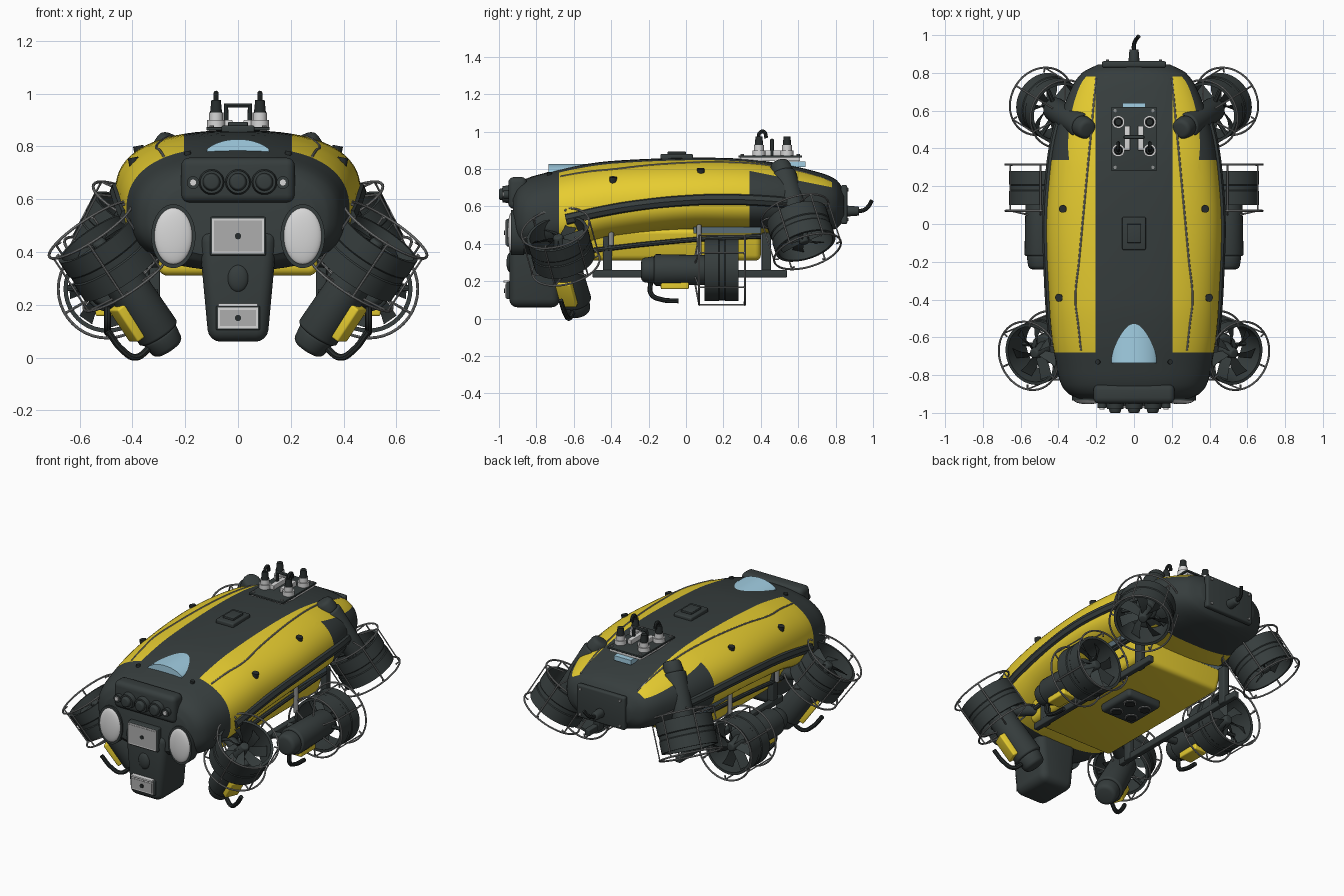
import bpy, bmesh, math
from mathutils import Matrix, Vector

if "Cube" in bpy.data.objects:
    bpy.data.objects.remove(bpy.data.objects["Cube"])


def material(name, *rgb):
    m = bpy.data.materials.new(name)
    m.use_nodes = True
    m.diffuse_color = (*rgb, 1)
    m.node_tree.nodes["Principled BSDF"].inputs["Base Color"].default_value = (*rgb, 1)
    return m


YELLOW = material("yellow", .8, .61, .03)
DARK = material("dark grey", .037, .047, .047)
BLACK = material("fan black", .02, .025, .025)
STEEL = material("steel grey", .27, .28, .28)
LIGHT = material("light grey", .68, .68, .68)
PANE = material("pane grey", .42, .42, .42)
BLUE = material("pale blue", .36, .62, .77)
SLATE = material("slate blue", .1, .15, .18)
ID = Matrix.Identity(4)
FLIP = Matrix.Diagonal((-1, 1, 1, 1))


def add(name, bm, mats, M=ID, mirror=False):
    """Turn a bmesh into an object, optionally with a copy across x = 0."""
    mats = mats if isinstance(mats, list) else [mats]
    for prefix, T in ([("left_", M), ("right_", FLIP @ M)] if mirror else [("", M)]):
        b = bm.copy()
        b.transform(T)
        if T.determinant() < 0:
            bmesh.ops.reverse_faces(b, faces=b.faces)
        me = bpy.data.meshes.new(prefix + name)
        b.to_mesh(me)
        b.free()
        for m in mats:
            me.materials.append(m)
        me.polygons.foreach_set("use_smooth", [True] * len(me.polygons))
        me.set_sharp_from_angle(angle=math.radians(35))
        bpy.context.collection.objects.link(bpy.data.objects.new(prefix + name, me))
    bm.free()


def box(name, c, size, mat, bevel=0, taper=1, M=ID, mirror=False):
    bm = bmesh.new()
    bmesh.ops.create_cube(bm, size=1)
    for v in bm.verts:
        k = taper if v.co.z < 0 else 1
        v.co = Vector((v.co.x * size[0] * k, v.co.y * size[1], v.co.z * size[2])) + Vector(c)
    if bevel:
        bmesh.ops.bevel(bm, geom=bm.edges[:], offset=bevel, segments=4, profile=.5, affect='EDGES')
    add(name, bm, mat, M, mirror)


def rod(name, p, q, r, mat, r2=None, M=ID, mirror=False, seg=28, bevel=0):
    p, q = Vector(p), Vector(q)
    bm = bmesh.new()
    bmesh.ops.create_cone(bm, cap_ends=True, segments=seg, radius1=r,
                          radius2=r if r2 is None else r2, depth=(q - p).length)
    if bevel:
        rims = [e for e in bm.edges if abs(e.verts[0].co.z - e.verts[1].co.z) < 1e-5]
        bmesh.ops.bevel(bm, geom=rims, offset=bevel, segments=3, profile=.5, affect='EDGES')
    bm.transform(Matrix.Translation((p + q) / 2) @ (q - p).to_track_quat('Z', 'Y').to_matrix().to_4x4())
    add(name, bm, mat, M, mirror)


def tube(name, pts, r, mat, closed=False, M=ID, mirror=False, smooth=True):
    cu = bpy.data.curves.new(name, 'CURVE')
    cu.dimensions, cu.bevel_depth, cu.bevel_resolution, cu.use_fill_caps = '3D', r, 2, True
    sp = cu.splines.new('BEZIER' if smooth else 'POLY')
    target = sp.bezier_points if smooth else sp.points
    target.add(len(pts) - 1)
    for t, p in zip(target, pts):
        if smooth:
            t.co, t.handle_left_type, t.handle_right_type = p, 'AUTO', 'AUTO'
        else:
            t.co = (*p, 1)
    sp.use_cyclic_u = closed
    ob = bpy.data.objects.new(name, cu)
    me = bpy.data.meshes.new_from_object(ob)
    bm = bmesh.new()
    bm.from_mesh(me)
    bpy.data.objects.remove(ob)
    bpy.data.curves.remove(cu)
    bpy.data.meshes.remove(me)
    add(name, bm, mat, M, mirror)


# Hull: stations of y, half width, top, widest height, bottom
STATIONS = [(-.925, .29, .67, .53, .38), (-.9, .345, .715, .53, .355), (-.85, .385, .75, .53, .34),
            (-.75, .41, .78, .54, .33), (-.6, .435, .815, .56, .35), (-.4, .45, .843, .59, .4),
            (0, .465, .86, .62, .45), (.3, .445, .855, .62, .45), (.5, .41, .83, .62, .45),
            (.7, .34, .785, .62, .46), (.8, .275, .745, .61, .48), (.845, .19, .69, .6, .52)]
EXP = 2.5


def section(y):
    """Cubic blend between the stations."""
    n = len(STATIONS)
    i = max(k for k in range(n - 1) if STATIONS[k][0] <= y or k == 0)
    a, b = STATIONS[i], STATIONS[i + 1]
    h, t = b[0] - a[0], (y - a[0]) / (b[0] - a[0])

    def slope(k, j):
        lo, hi = STATIONS[max(k - 1, 0)], STATIONS[min(k + 1, n - 1)]
        return (hi[j] - lo[j]) / (hi[0] - lo[0])
    return [a[j] * (1 + 2 * t) * (1 - t) ** 2 + b[j] * t * t * (3 - 2 * t)
            + h * (slope(i, j) * t * (1 - t) ** 2 - slope(i + 1, j) * t * t * (1 - t)) for j in range(1, 5)]


def hull_x(y, z):
    w, top, mid, low = section(y)
    d = (z - mid) / ((top - mid) if z > mid else (mid - low))
    return w * max(0, 1 - abs(d) ** EXP) ** (1 / EXP)


def hull_z(x, y):
    w, top, mid, low = section(y)
    return mid + (top - mid) * max(0, 1 - abs(x / w) ** EXP) ** (1 / EXP)


ys = [a[0] + (b[0] - a[0]) * k / 6 for a, b in zip(STATIONS, STATIONS[1:]) for k in range(6)] + [STATIONS[-1][0]]
bm, rings, N = bmesh.new(), [], 72
for y in ys:
    w, top, mid, low = section(y)
    ring = []
    for k in range(N):
        c, s = math.cos(math.tau * k / N), math.sin(math.tau * k / N)
        e = 2 / EXP
        ring.append(bm.verts.new((w * math.copysign(abs(c) ** e, c), y,
                                  mid + (top - mid if s > 0 else mid - low) * math.copysign(abs(s) ** e, s))))
    rings.append(ring)
for a, b in zip(rings, rings[1:]):
    for k in range(N):
        bm.faces.new((a[k], a[k - 1], b[k - 1], b[k]))
bm.faces.new(rings[0])
bm.faces.new(rings[-1][::-1])
bmesh.ops.recalc_face_normals(bm, faces=bm.faces)
for co, no in [((.205, 0, 0), (1, 0, 0)), ((-.205, 0, 0), (1, 0, 0)), ((0, -.68, 0), (0, 1, 0)),
               ((0, .34, 0), (0, 1, 0)), ((0, .78, 0), (0, 1, 0)), ((0, .34, .79), (0, .2, 1))]:
    bmesh.ops.bisect_plane(bm, geom=bm.verts[:] + bm.edges[:] + bm.faces[:], plane_co=co, plane_no=no)
for f in bm.faces:
    x, y, z = f.calc_center_median()
    rear_flank = y > .34 and z + .2 * (y - .34) < .79 and (z > .48 or y > .55)
    f.material_index = int(y < -.68 or y > .78 or rear_flank or (abs(x) < .205 and z > .6))
add("hull", bm, [YELLOW, DARK])

# Side bumper bands, seams and bolts
band = [(y, .637 - .15 * (y - .2) ** 2) for y in (-.64, -.45, -.25, 0, .2, .45, .6)]
tube("side_band", [(hull_x(y, z) - .012, y, z) for y, z in band], .033, DARK, mirror=True)
seam = [(.2 + .11 * (.78 - y) / 1.18 if y > -.4 else .31 + .11 * (y + .4), y)
        for y in (.77, .6, .4, .2, 0, -.2, -.4, -.53, -.67)]
tube("seam_line", [(x, y, hull_z(x, y)) for x, y in seam], .005, STEEL, mirror=True)
for i, (x, y) in enumerate([(.37, .08), (.39, -.39), (.185, -.73)]):
    z = hull_z(x, y)
    rod(f"hull_bolt_{i}", (x, y, z - .03), (x + .008, y, z + .01), .02 if i < 2 else .013, BLACK, mirror=True)

# Belly, rails and posts
box("belly", (0, -.09, .395), (.68, .98, .17), YELLOW, .03, .87)
box("belly_spacer", (0, .22, .472), (.69, .36, .036), SLATE)
tube("belly_stripe", [(.325, -.5, .365), (.335, -.15, .405), (.34, .15, .43), (.335, .4, .44)], .013, DARK, mirror=True)
box("belly_fitting", (0, -.03, .295), (.24, .26, .06), DARK, .02)
for i in (-1, 1):
    for j in (-1, 1):
        rod(f"belly_port_{i}_{j}", (i * .055, j * .06 - .03, .27), (i * .055, j * .06 - .03, .26), .038, STEEL)
        rod(f"belly_port_core_{i}_{j}", (i * .055, j * .06 - .03, .265), (i * .055, j * .06 - .03, .255), .03, BLACK)
box("skid_rail", (.32, .02, .24), (.035, 1.04, .04), DARK, .006, mirror=True)
for i, y in enumerate((-.42, .43)):
    box(f"rail_post_{i}", (.315, y, .34), (.04, .05, .24), DARK, .006, mirror=True)
for i, (y, z) in enumerate([(-.4, .39), (.07, .32)]):
    rod(f"side_post_{i}", (.36, y, z), (.36, y, .53), .014, STEEL, mirror=True, seg=12)
for i, y in enumerate((-.12, .03)):
    rod(f"pod_strut_{i}", (.32, y, .24), (.47, y, .26), .02, DARK, mirror=True, seg=12)
rod("front_strut", (.28, -.52, .38), (.46, -.64, .36), .035, DARK, mirror=True)


# Ducted thruster: outlet at P, blowing along the axis
def thruster(name, P, axis, pod, fitting):
    a = Vector(axis).normalized()
    n = Vector((0, 0, -1))
    n = (n - a * n.dot(a)).normalized()
    M = Matrix.Translation(P) @ Matrix((n, a.cross(n), a)).transposed().to_4x4()
    kw = dict(M=M, mirror=True)
    bm, seg = bmesh.new(), 40
    profile = [(.166, 0), (.166, -.07), (.162, -.075), (.162, -.1), (.166, -.105), (.166, -.18), (.15, -.18), (.15, 0)]
    loops = [[bm.verts.new((r * math.cos(t), r * math.sin(t), z)) for r, z in profile]
             for t in (math.tau * k / seg for k in range(seg))]
    for k in range(seg):
        for j in range(len(profile)):
            bm.faces.new((loops[k - 1][j], loops[k - 1][j - 1], loops[k][j - 1], loops[k][j]))
    bmesh.ops.recalc_face_normals(bm, faces=bm.faces)
    add(name + "_duct", bm, DARK, **kw)
    bm = bmesh.new()
    for k in range(7):
        rows = []
        for r, spread, pitch in [(.03, .3, .025), (.09, .24, .02), (.146, .2, .012)]:
            t = math.tau * k / 7 + r * 2
            rows.append([bm.verts.new((r * math.cos(t + s * spread), r * math.sin(t + s * spread), -.05 + s * pitch))
                         for s in (-1, 1)])
        for p, q in zip(rows, rows[1:]):
            bm.faces.new((p[0], q[0], q[1], p[1]))
    add(name + "_blades", bm, DARK, **kw)
    rod(name + "_hub", (0, 0, -.12), (0, 0, -.015), .045, DARK, .025, bevel=.008, **kw)
    rod(name + "_pod", (0, 0, -.45), (0, 0, -.11), pod, DARK, pod * .92, bevel=.012, **kw)
    rod(name + "_pod_cap", (0, 0, -.52), (0, 0, -.44), pod * .74, DARK, pod * .88, bevel=.02, **kw)
    for i in range(3):
        c, s = math.cos(math.tau * i / 3 + .5), math.sin(math.tau * i / 3 + .5)
        rod(f"{name}_vane_{i}", (0, 0, -.15), (c * .155, s * .155, -.15), .012, DARK, seg=8, **kw)
    # Wire guard
    for i, z in enumerate((.035, -.21)):
        tube(f"{name}_guard_ring_{i}", [(.186 * math.cos(math.tau * k / 40), .186 * math.sin(math.tau * k / 40), z)
                                        for k in range(40)], .0055, STEEL, True, smooth=False, **kw)
    for i in range(6):
        c, s = math.cos(math.tau * i / 6), math.sin(math.tau * i / 6)
        tube(f"{name}_guard_bar_{i}", [(c * r, s * r, z) for r, z in
                                       [(.16, .035), (.186, .03), (.186, -.21), (.08, -.23)]],
             .005, STEEL, smooth=False, **kw)
    if fitting:
        box(name + "_clamp", (.08, 0, -.34), (.045, .09, .15), YELLOW, .008, **kw)
        tube(name + "_hose", [(.06, 0, -.47), (.13, 0, -.465), (.158, 0, -.41), (.165, 0, -.32)], .013, BLACK, **kw)


thruster("front_thruster", (.54, -.69, .455), (.52, -.22, .79), .085, True)
thruster("side_thruster", (.495, .28, .26), (0, 1, 0), .085, True)
thruster("rear_thruster", (.475, .64, .39), (.44, .27, -.85), .07, False)

# Nose: chin, lamp panel, headlights and camera panes
box("chin", (0, -.81, .27), (.3, .27, .42), DARK, .045, .74)
box("lamp_panel", (0, -.9, .672), (.43, .1, .17), DARK, .03)
for i in (-1, 0, 1):
    rod(f"panel_lamp_{i}", (i * .1, -.94, .665), (i * .1, -.98, .665), .05, DARK, .043)
    rod(f"panel_lens_{i}", (i * .1, -.97, .665), (i * .1, -1, .665), .036, DARK, .028, bevel=.006)
rod("small_lamp", (.17, -.94, .663), (.17, -.975, .663), .024, DARK, mirror=True)
rod("small_lens", (.17, -.97, .663), (.17, -.982, .663), .013, LIGHT, mirror=True)
bm = bmesh.new()
bmesh.ops.create_cone(bm, cap_ends=True, segments=40, radius1=1, radius2=1, depth=2)
bm.transform(Matrix.Rotation(math.pi / 2, 4, 'X'))
add("headlight_bezel", bm, DARK, Matrix.Translation((.245, -.9, .46)) @ Matrix.Diagonal((.084, .035, .121, 1)), True)
for name, centre, size, mat, twin in [("headlight_lens", (.245, -.934, .46), (.072, .02, .107), LIGHT, True),
                                      ("chin_sensor", (0, -.94, .3), (.04, .02, .052), DARK, False)]:
    bm = bmesh.new()
    bmesh.ops.create_uvsphere(bm, u_segments=40, v_segments=20, radius=1)
    add(name, bm, mat, Matrix.Translation(centre) @ Matrix.Diagonal((*size, 1)), twin)
for name, z, w, h in [("main", .46, .19, .125), ("lower", .15, .145, .07)]:
    box(name + "_camera_frame", (0, -.935, z), (w + .022, .05, h + .022), DARK, .006)
    box(name + "_camera_rim", (0, -.96, z), (w + .008, .008, h + .008), LIGHT)
    box(name + "_camera_pane", (0, -.962, z), (w - .008, .009, h - .008), PANE)
    rod(name + "_camera_eye", (0, -.96, z), (0, -.972, z), .012, BLACK)
box("lower_camera_shade", (0, -.96, .199), (.15, .03, .012), LIGHT, .003)

# Blue fairing on the nose and the strip behind the deck plate
bm = bmesh.new()
bmesh.ops.create_cone(bm, cap_ends=True, segments=64, radius1=1, radius2=1, depth=1)
bm.transform(Matrix.Rotation(math.pi / 2, 4, 'X'))
for v in bm.verts:
    v.co.z = max(v.co.z, 0) ** 1.5 - .4 * (v.co.z < -.01)
add("nose_fairing", bm, BLUE, Matrix.Translation((0, -.63, .787)) @ Matrix.Diagonal((.118, .21, .04, 1)))
box("rear_fairing", (0, .59, .825), (.12, .1, .03), BLUE)

# Deck hatch, plate, connectors and handle
box("hatch", (0, -.05, .865), (.125, .175, .03), DARK, .008)
box("hatch_lid", (0, -.05, .885), (.075, .1, .015), DARK, .004)
box("deck_plate_base", (0, .45, .853), (.22, .32, .02), LIGHT)
box("deck_plate", (0, .45, .867), (.24, .34, .012), DARK, .003)
for i, y in enumerate((.39, .54)):
    rod(f"connector_base_{i}", (.083, y, .87), (.083, y, .9), .034, LIGHT, mirror=True)
    rod(f"connector_collar_{i}", (.083, y, .9), (.083, y, .928), .026, LIGHT, mirror=True)
    rod(f"connector_plug_{i}", (.083, y, .925), (.083, y, .975), .023, BLACK, .018, mirror=True)
tube("connector_cable", [(.083, .39, .96), (.083, .392, .99), (.083, .415, 1), (.083, .43, .965)], .01, BLACK, mirror=True)
tube("handle", [(-.045, .46, .87), (-.045, .46, .955), (.045, .46, .955), (.045, .46, .87)], .011, DARK, smooth=False)
box("handle_foot", (.036, .455, .885), (.03, .13, .03), LIGHT, .004, mirror=True)
for i, y in enumerate((.3, .6)):
    rod(f"plate_bolt_{i}", (.1, y, .87), (.1, y, .88), .009, STEEL, mirror=True, seg=10)

# Tail plate, plug and cable
box("tail_plate", (0, .845, .61), (.34, .035, .21), DARK, .012)
for i, z in enumerate((.53, .69)):
    rod(f"tail_bolt_{i}", (.14, .855, z), (.14, .87, z), .009, STEEL, mirror=True, seg=10)
rod("tail_plug", (0, .85, .575), (0, .925, .575), .03, DARK, .024, bevel=.005)
tube("tail_cable", [(0, .91, .575), (0, .95, .58), (.01, .975, .6), (.025, .993, .63)], .011, BLACK)
